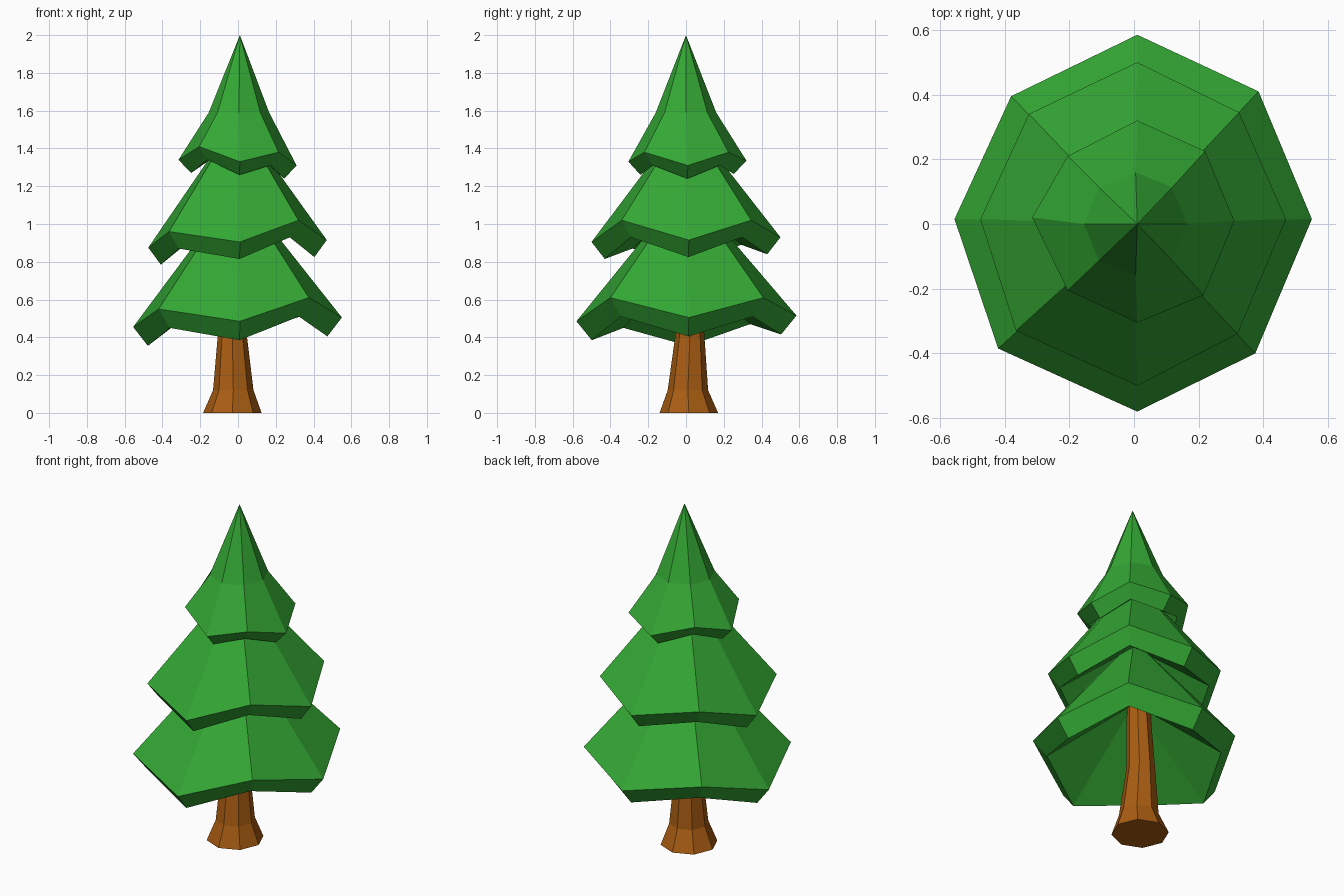
import bpy
import bmesh
from math import cos, sin, pi
from mathutils import Vector

SIDES = 8

default_cube = bpy.data.objects.get("Cube")
if default_cube:
    bpy.data.objects.remove(default_cube, do_unlink=True)


def make_material(name, color):
    mat = bpy.data.materials.new(name)
    mat.use_nodes = True
    mat.diffuse_color = color
    mat.node_tree.nodes["Principled BSDF"].inputs["Base Color"].default_value = color
    return mat


def ring(center_x, center_y, z, radius):
    """Eight points on a level circle, anticlockwise from +x."""
    return [Vector((center_x + radius * cos(2 * pi * i / SIDES),
                    center_y + radius * sin(2 * pi * i / SIDES), z))
            for i in range(SIDES)]


def loft(name, rings, bottom, top, material):
    """Join rings from bottom to top and close both ends with fans to a point."""
    bm = bmesh.new()
    loops = [[bm.verts.new(p) for p in points] for points in rings]
    low, high = bm.verts.new(bottom), bm.verts.new(top)
    for i in range(SIDES):
        j = (i + 1) % SIDES
        for a, b in zip(loops, loops[1:]):
            bm.faces.new((a[i], a[j], b[j], b[i]))
        bm.faces.new((loops[0][j], loops[0][i], low))
        bm.faces.new((loops[-1][i], loops[-1][j], high))
    bmesh.ops.recalc_face_normals(bm, faces=bm.faces[:])
    mesh = bpy.data.meshes.new(name)
    bm.to_mesh(mesh)
    bm.free()
    mesh.materials.append(material)
    obj = bpy.data.objects.new(name, mesh)
    bpy.context.collection.objects.link(obj)
    return obj


def make_tier(name, rim, inset, drop, hollow, top, waist=None):
    """Branch skirt: slanted lip, hollow underside and a cone above."""
    rim = [Vector(p) for p in rim]
    lip = [Vector((p.x * inset, p.y * inset, p.z - drop)) for p in rim]
    rings = [lip, rim] + ([waist] if waist else [])
    return loft(name, rings, (0, 0, hollow), top, needles)


needles = make_material("needle green", (0.034, 0.39, 0.034, 1))
bark = make_material("bark brown", (0.4, 0.11, 0.006, 1))

# Trunk with a flared foot
trunk_rings = [ring(-.03, .015, 0, .155),
               ring(-.025, .01, .12, .107),
               ring(-.03, .02, .4, .078),
               ring(-.02, .01, .85, .06)]
loft("trunk", trunk_rings, (-.03, .015, 0), (-.02, .01, .85), bark)

# Branch tiers, rims listed anticlockwise from +x
make_tier("lower_branches",
          [(.55, .015, .505), (.385, .41, .61), (.01, .585, .515),
           (-.38, .395, .57), (-.555, .015, .455), (-.42, -.385, .55),
           (.01, -.58, .485), (.375, -.4, .61)],
          inset=.86, drop=.1, hollow=.8, top=(0, 0, 1.2))

make_tier("middle_branches",
          [(.47, .015, .915), (.325, .345, 1.02), (.01, .5, .93),
           (-.325, .34, .98), (-.475, .015, .875), (-.365, -.33, .96),
           (.01, -.5, .905), (.32, -.34, 1.02)],
          inset=.86, drop=.09, hollow=1.15, top=(0, 0, 1.57))

make_tier("upper_branches",
          [(.31, .01, 1.31), (.22, .225, 1.38), (.01, .32, 1.335),
           (-.205, .21, 1.4), (-.315, .02, 1.34), (-.205, -.205, 1.41),
           (.01, -.305, 1.33), (.215, -.22, 1.38)],
          inset=.79, drop=.07, hollow=1.45, top=(.01, 0, 2),
          waist=ring(.005, 0, 1.59, .16))
